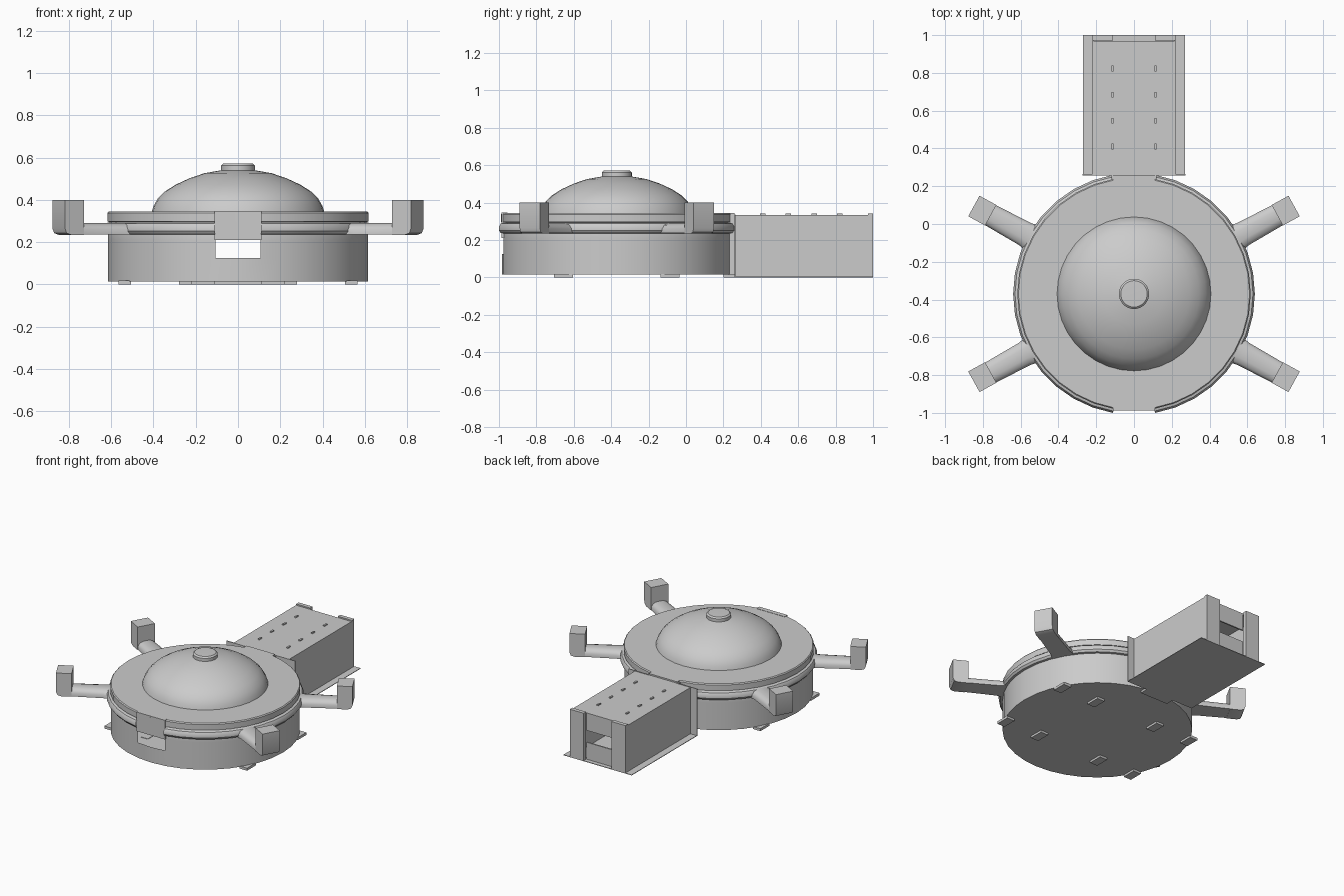
import bpy, bmesh
from math import sin, cos, pi, radians, atan2
from mathutils import Matrix, Vector

if "Cube" in bpy.data.objects:
    bpy.data.objects.remove(bpy.data.objects["Cube"])

CY = -0.37      # centre of the round hall
SEG = 36


def finish(name, bm, smooth=True):
    bmesh.ops.remove_doubles(bm, verts=bm.verts, dist=1e-5)
    bmesh.ops.recalc_face_normals(bm, faces=bm.faces)
    me = bpy.data.meshes.new(name)
    bm.to_mesh(me)
    bm.free()
    ob = bpy.data.objects.new(name, me)
    bpy.context.collection.objects.link(ob)
    if smooth:
        bpy.ops.object.select_all(action='DESELECT')
        bpy.context.view_layer.objects.active = ob
        ob.select_set(True)
        bpy.ops.object.shade_smooth_by_angle(angle=radians(35))
    return ob


def lathe(name, profile, keep=lambda seg, row: True):
    """Revolve (radius, z) points about the hall axis."""
    bm = bmesh.new()
    rings = [[bm.verts.new((r * cos(2*pi*i/SEG), CY + r * sin(2*pi*i/SEG), z))
              for i in range(SEG)] if r > 0 else [bm.verts.new((0, CY, z))] * SEG
             for r, z in profile]
    for j in range(len(rings) - 1):
        for i in range(SEG):
            if keep(i, j):
                k = (i + 1) % SEG
                vs = [rings[j][i], rings[j][k], rings[j+1][k], rings[j+1][i]]
                bm.faces.new(list(dict.fromkeys(vs)))
    return finish(name, bm)


def boxes(name, spans):
    """Each span is (x0, x1, y0, y1, z0, z1)."""
    bm = bmesh.new()
    for x0, x1, y0, y1, z0, z1 in spans:
        m = Matrix.Translation(((x0+x1)/2, (y0+y1)/2, (z0+z1)/2)) @ \
            Matrix.Diagonal((x1-x0, y1-y0, z1-z0, 1))
        bmesh.ops.create_cube(bm, size=1, matrix=m)
    return finish(name, bm, False)


def mirrored(*spans):
    return [s for a in spans for s in (a, (-a[1], -a[0], *a[2:]))]


def loft(bm, sections):
    loops = [[bm.verts.new(p) for p in s] for s in sections]
    n = len(loops[0])
    for a, b in zip(loops, loops[1:]):
        for i in range(n):
            bm.faces.new((a[i], a[(i+1) % n], b[(i+1) % n], b[i]))
    bm.faces.new(loops[0])
    bm.faces.new(loops[-1])


# segments either side of the front and back doorways
DOORS = {8, 9, 26, 27}

# round hall wall, roof and floor, open at the door windows
lathe("hall_body", [(0, .015), (.615, .015), (.615, .125), (.615, .21), (.615, .235),
                    (.605, .295), (.618, .298), (.618, .338), (.612, .345),
                    (.40, .345)],
      lambda i, j: not (j == 2 and i in DOORS))

# rounded pipe band, interrupted at the doorways
lathe("hall_band", [(.61, .235), (.63, .238), (.64, .252), (.64, .272),
                    (.63, .288), (.605, .295)],
      lambda i, j: i not in DOORS)

# dome and cap
lathe("dome", [(.408, .343), (.40, .37), (.38, .405), (.345, .44), (.295, .472),
               (.23, .502), (.16, .526), (.08, .54)])
lathe("dome_cap", [(.08, .535), (.08, .562), (.07, .571), (0, .573)])

# door lintels on the front and back of the hall
boxes("door_lintels", [(-.112, .112, -.987, -.955, .21, .347),
                       (-.112, .112, .215, .26, .21, .345)])

# four arms with raised end blocks
ARM = atan2(.45, .82)
for side, base in (("right", 0), ("left", pi)):
    for sign, end in ((1, "a"), (-1, "b")):
        bm = bmesh.new()
        loft(bm, [[(r, -w, .237), (r, w, .237), (r, w, .262), (r, .8*w, .28),
                   (r, .4*w, .29), (r, -.4*w, .29), (r, -.8*w, .28), (r, -w, .262)]
                  for r, w in ((.57, .085), (.66, .066), (.88, .06))])
        outline = [(.865, .235), (.935, .235), (.958, .243), (.967, .265),
                   (.967, .40), (.865, .40)]
        loft(bm, [[(r, y, z) for r, z in outline] for y in (-.062, .062)])
        rot = Matrix.Rotation(base + sign * ARM, 4, 'Z')
        bm.transform(Matrix.Translation((0, CY, 0)) @ rot)
        finish(f"arm_{side}_{end}", bm)

# small feet under the hall
boxes("feet", mirrored(*[(x - .03, x + .03, CY + s*.285 - .05, CY + s*.285 + .05, 0, .018)
                         for x in (.25, .535) for s in (-1, 1)]))

# corridor shell: floor flange, walls and roof
boxes("corridor_floor", [(-.27, .27, .26, 1.0, 0, .004),
                         (-.11, .11, .20, .26, 0, .015)])
boxes("corridor_walls", mirrored((.215, .22, .26, 1.0, 0, .335)))
boxes("corridor_roof", [(-.22, .22, .26, .97, .33, .335)])

# plate where the corridor meets the hall
boxes("joint_plate", mirrored((.11, .272, .258, .264, 0, .338), (.11, .12, .21, .26, .015, .338))
      + [(-.11, .11, .258, .264, .21, .335), (-.11, .11, .258, .264, 0, .125)])

# end posts, sill and lintel around the open end window
boxes("end_posts", mirrored((.11, .22, .972, 1.0, 0, .343)))
boxes("end_lintel", [(-.11, .11, .96, .97, .21, .335)])
boxes("end_sill", [(-.11, .11, .96, .97, 0, .125)])

# roof studs in two rows
boxes("roof_studs", mirrored(*[(.108, .12, y - .015, y + .015, .333, .343)
                               for y in (.41, .547, .685, .823)]))
